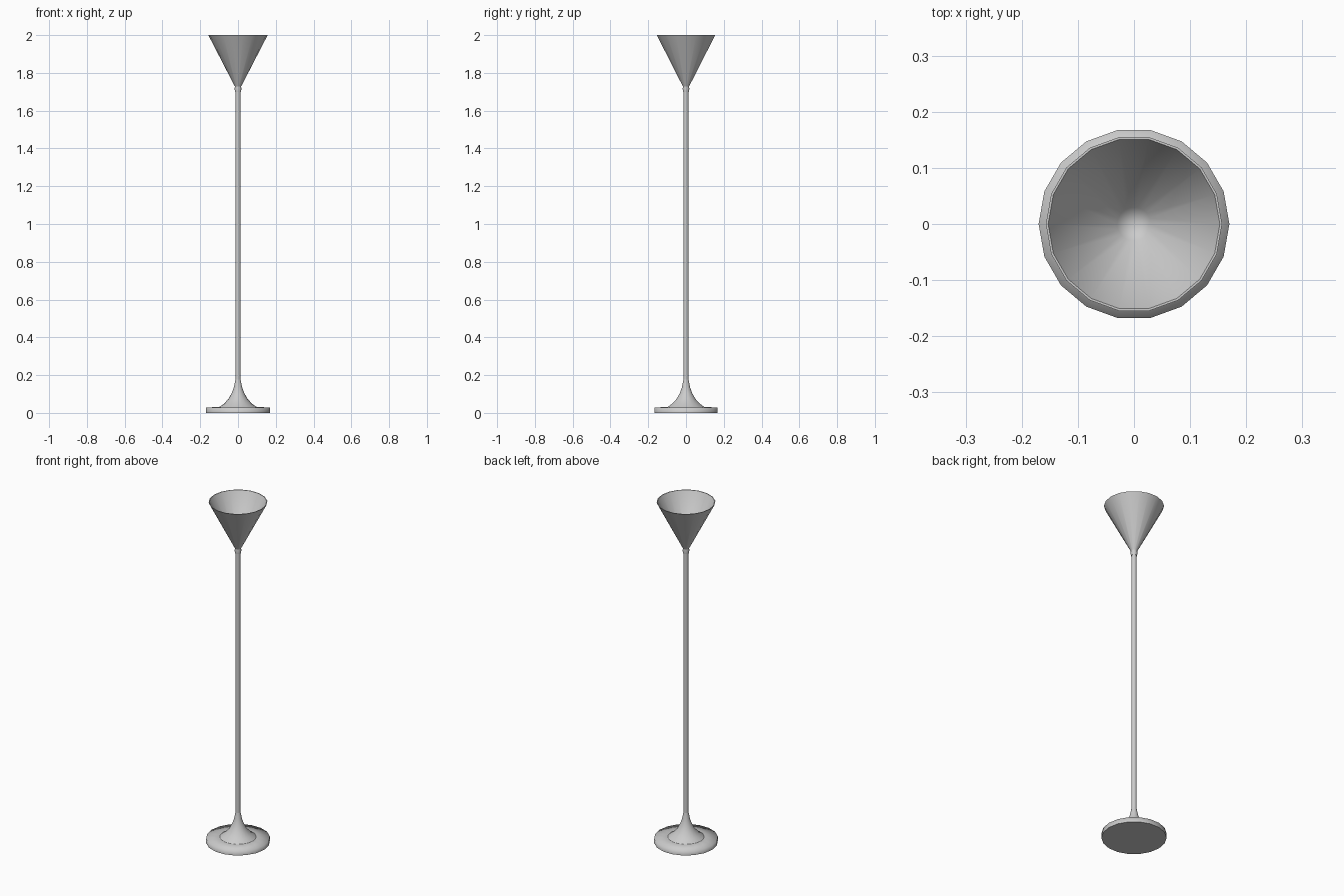
import bpy, bmesh, math

if "Cube" in bpy.data.objects:
    bpy.data.objects.remove(bpy.data.objects["Cube"])

SIDES = 18

def lathe(name, profile, sharp=()):
    """Spin (radius, z) points about z; radius 0 makes a pole. sharp = hard-edged ring indices."""
    bm = bmesh.new()
    rings = []
    for r, z in profile:
        count = SIDES if r > 0 else 1
        rings.append([bm.verts.new((r * math.cos(i * math.tau / SIDES),
                                    r * math.sin(i * math.tau / SIDES), z))
                      for i in range(count)])
    for a, b in zip(rings, rings[1:]):
        for i in range(SIDES):
            j = (i + 1) % SIDES
            quad = [a[i % len(a)], a[j % len(a)], b[j % len(b)], b[i % len(b)]]
            bm.faces.new(list(dict.fromkeys(quad)))
    for f in bm.faces:
        f.smooth = True
    for k in sharp:
        for i in range(SIDES):
            bm.edges.get((rings[k][i], rings[k][(i + 1) % SIDES])).smooth = False
    bmesh.ops.recalc_face_normals(bm, faces=bm.faces)
    mesh = bpy.data.meshes.new(name)
    bm.to_mesh(mesh)
    bm.free()
    obj = bpy.data.objects.new(name, mesh)
    bpy.context.collection.objects.link(obj)
    return obj

# Round foot plate with a flat underside
lathe("foot_plate", [(0, 0), (0.17, 0), (0.17, 0.028), (0.1, 0.032), (0, 0.032)], sharp=[1])

# Flared collar sweeping up from the foot into the pole
lathe("foot_flare", [(0.1, 0.03), (0.073, 0.05), (0.05, 0.075), (0.033, 0.105),
                     (0.022, 0.135), (0.016, 0.165), (0.013, 0.18)])

# Slim pole
lathe("pole", [(0, 0.1), (0.0135, 0.1), (0.0135, 1.71), (0, 1.71)], sharp=[1, 2])

# Small socket between pole and shade
lathe("socket", [(0, 1.70), (0.016, 1.70), (0.018, 1.715), (0.016, 1.735), (0, 1.735)],
      sharp=[1, 3])

# Open conical shade with a thin wall and a rounded inner bottom
lathe("shade", [(0, 1.72), (0.015, 1.725), (0.157, 2.0), (0.153, 2.0),
                (0.03, 1.765), (0, 1.752)], sharp=[1, 2, 3])
